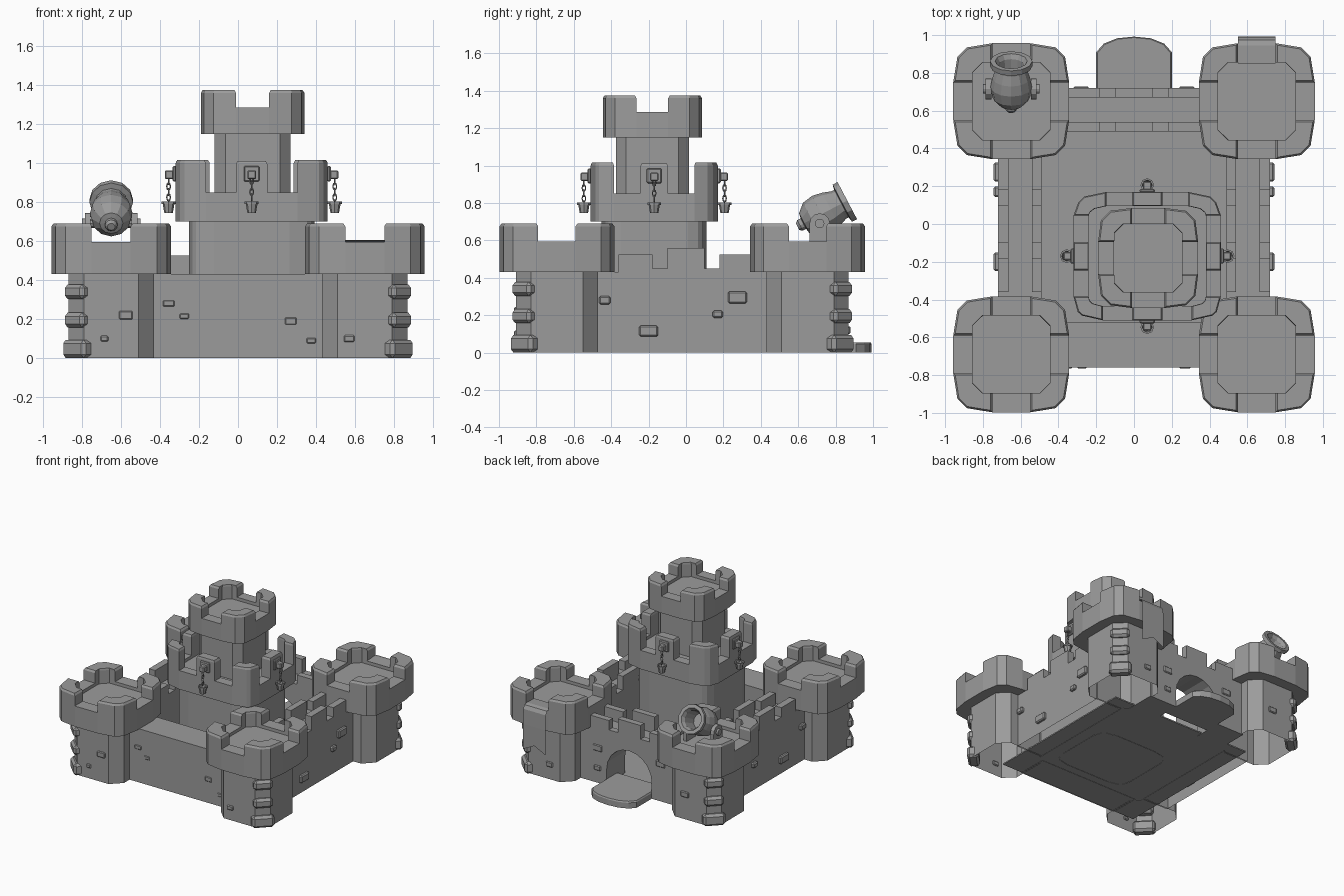
import bpy, bmesh, math
from mathutils import Matrix

if "Cube" in bpy.data.objects:
    bpy.data.objects.remove(bpy.data.objects["Cube"])

STONE = bpy.data.materials.new("dark_stone")
STONE.diffuse_color = (.33, .33, .33, 1)
STONE.use_nodes = True
STONE.node_tree.nodes["Principled BSDF"].inputs["Base Color"].default_value = STONE.diffuse_color

def finish(bm, name, mat=None):
    bmesh.ops.recalc_face_normals(bm, faces=bm.faces[:])
    me = bpy.data.meshes.new(name)
    bm.to_mesh(me)
    bm.free()
    me.materials.append(STONE)
    ob = bpy.data.objects.new(name, me)
    bpy.context.collection.objects.link(ob)
    if mat:
        ob.matrix_world = mat
    return ob

def loft(name, rings, mat=None, bottom=True, warp=None):
    """Skin rings of equal point count, each ring = (2D points, z), with end caps."""
    bm = bmesh.new()
    vs = [[bm.verts.new((x, y, z)) for x, y in pts] for pts, z in rings]
    n = len(vs[0])
    for a, b in zip(vs, vs[1:]):
        for i in range(n):
            bm.faces.new((a[i], a[(i + 1) % n], b[(i + 1) % n], b[i]))
    if bottom:
        bm.faces.new(vs[0])
    bm.faces.new(vs[-1])
    if warp:
        bm.transform(warp)
    return finish(bm, name, mat)

def box(name, c, s, bevel=0, mat=None):
    bm = bmesh.new()
    bmesh.ops.create_cube(bm, size=1, matrix=Matrix.Translation(c) @ Matrix.Diagonal((*s, 1)))
    if bevel:
        bmesh.ops.bevel(bm, geom=bm.edges[:], offset=bevel, segments=1, affect='EDGES')
    return finish(bm, name, mat)

def open_box(name, x0, x1, y0, y1, z0, z1):
    p = [(x0, y0), (x1, y0), (x1, y1), (x0, y1)]
    return loft(name, [(p, z0), (p, z1)], bottom=False)

def lathe(name, prof, n, mat):
    return loft(name, [([(r * math.cos(2 * math.pi * i / n), r * math.sin(2 * math.pi * i / n))
                         for i in range(n)], z) for r, z in prof], mat)

def outline(back, front, cx, cy, k=1):
    pts = [(x, y) for x, y in back] + [(x, -y) for x, y in front[::-1]]
    pts += [(-x, -y) for x, y in front] + [(-x, y) for x, y in back[::-1]]
    return [(cx + x * k, cy + y * k) for x, y in pts]

def merlon(name, pts, z0, z1):
    mx = sum(p[0] for p in pts) / len(pts)
    my = sum(p[1] for p in pts) / len(pts)
    top = [(mx + (x - mx) * .9, my + (y - my) * .9) for x, y in pts]
    loft(name, [(pts, z0), (pts, z1 - .015), (top, z1)])

def battlement(name, cx, cy, back, front, z0, zc, zt):
    """back/front = (outer quadrant, inner quadrant)"""
    out = outline(back[0], front[0], cx, cy)
    inn = outline(back[1], front[1], cx, cy)
    loft(name + "_parapet", [(out, z0), (out, zc), (inn, zc), (inn, zc - .025)])
    for sx in (-1, 1):
        for sy, (o, i) in ((1, back), (-1, front)):
            pts = [(cx + sx * x, cy + sy * y) for x, y in o + i[::-1]]
            merlon(name + "_merlon", pts, zc - .02, zt)

# Corner towers with blocks wrapped round the outer corners
OUT = [(.1, .307), (.235, .285), (.285, .235), (.307, .1)]
INN = [(.1, .205), (.15, .205), (.205, .15), (.205, .1)]
BODY = [(.14, .22), (.22, .14)]
for sx in (-1, 1):
    for cy in (-.69, .65):
        sy = 1 if cy > 0 else -1
        cx = .65 * sx
        b = outline(BODY, BODY, cx, cy)
        loft("tower_body", [(b, 0), (b, .44)], bottom=False)
        battlement("tower", cx, cy, (OUT, INN), (OUT, INN), .43, .595, .69)
        turn = Matrix.Rotation(-sx * sy * math.pi / 4, 4, 'Z')
        for z, h, w in ((.047, .094, .165), (.195, .075, .14), (.34, .075, .14)):
            at = Matrix.Translation((cx + sx * .17, cy + sy * .17, z)) @ turn
            box("corner_stone", (0, 0, 0), (w, .085, h), .018, at)

# Keep: broad lower stage with crenels, then a slim upper tower
kx, ky = .07, -.17
kb = [(.215, .34), (.335, .315), (.365, .285), (.39, .215)]
kf = [(.235, .34), (.345, .315), (.368, .295), (.39, .215)]
kbi = [(.215, .265), (.28, .25), (.305, .23), (.31, .215)]
kfi = [(.235, .265), (.29, .25), (.305, .235), (.31, .215)]
body = outline(kb, kf, kx, ky, .825)
loft("keep_body", [(body, 0), (body, .71)], bottom=False)
battlement("keep", kx, ky, (kb, kbi), (kf, kfi), .70, .85, 1.015)
for s in (-1, 1):
    x0, x1, y0, y1 = kx - .08, kx + .08, ky + s * .265, ky + s * .34
    merlon("keep_middle_merlon", [(x0, y0), (x1, y0), (x1, y1), (x0, y1)], .83, 1.01)
    x0, x1, y0, y1 = kx + s * .31, kx + s * .39, ky - .075, ky + .075
    merlon("keep_middle_merlon", [(x0, y0), (x1, y0), (x1, y1), (x0, y1)], .83, 1.01)
ub = [(.14, .195), (.195, .14)]
u = outline(ub, ub, .075, -.18)
loft("upper_tower_body", [(u, .8), (u, 1.16)])
UO = [(.085, .265), (.2, .25), (.25, .2), (.265, .085)]
UI = [(.085, .18), (.13, .18), (.18, .13), (.18, .085)]
battlement("upper_tower", .075, -.18, (UO, UI), (UO, UI), 1.15, 1.285, 1.375)

# Hanging buckets on the four middle merlons
for ang, d in ((0, .34), (90, .39), (180, .34), (270, .39)):
    m = Matrix.Translation((kx, ky, 0)) @ Matrix.Rotation(math.radians(ang), 4, 'Z') @ Matrix.Translation((0, -d, 0))
    box("bucket_plate", (0, -.006, .945), (.08, .02, .08), .006, m)
    box("bucket_arm", (0, -.032, .94), (.045, .045, .045), .006, m)
    lathe("bucket", [(.022, .745), (.03, .79), (.036, .79), (.036, .802), (.027, .802), (.02, .765)], 8,
          m @ Matrix.Translation((0, -.036, 0)))
    for i in range(4):
        lm = m @ Matrix.Translation((0, -.036, .908 - i * .028)) @ Matrix.Rotation(math.pi / 2 * (i % 2), 4, 'Z')
        bpy.ops.mesh.primitive_torus_add(major_radius=.012, minor_radius=.004, major_segments=8, minor_segments=4)
        link = bpy.context.object
        link.name = "chain_link"
        link.data.materials.append(STONE)
        link.matrix_world = lm @ Matrix.Rotation(math.pi / 2, 4, 'X') @ Matrix.Diagonal((.8, 1.4, 1, 1))

# Curtain walls with stepped parapets, courtyard floor, arched gate
TOY = Matrix(((1, 0, 0, 0), (0, 0, 1, 0), (0, 1, 0, 0), (0, 0, 0, 1)))   # profile x,z drawn along y
TOX = Matrix(((0, 0, 1, 0), (1, 0, 0, 0), (0, 1, 0, 0), (0, 0, 0, 1)))   # profile y,z drawn along x

box("courtyard_floor", (0, -.11, .007), (1.25, 1.29, .01))
open_box("front_wall", -.445, .445, -.76, -.52, 0, .43)
half = [(.1, .56), (.1, .45), (.18, .45), (.18, .525), (.36, .525), (.36, .42)]
steps = half + [(-x, z) for x, z in half[::-1]]
for s in (-1, 1):
    open_box("side_wall", s * .49, s * .72, -.48, .44, 0, .43)
    for a, b in ((.665, .72), (.49, .54)):
        loft("side_parapet", [(steps, s * a), (steps, s * b)], warp=TOX)
for a, b in ((.67, .72), (.49, .54)):
    loft("back_parapet", [(steps, a), (steps, b)], warp=TOY)
arch = [(.2 * math.cos(math.pi * i / 10), .13 + .2 * math.sin(math.pi * i / 10)) for i in range(11)]
gate = [(-.445, 0), (-.445, .43), (.445, .43), (.445, 0), (.2, 0)] + arch + [(-.2, 0)]
loft("gate_wall", [(gate, .49), (gate, .72)], warp=TOY)

# Drawbridge with rounded end
db = [(.2, .6), (.2, .91), (.16, .955), (.09, .983), (0, .992)]
db += [(-x, y) for x, y in db[-2::-1]]
loft("drawbridge", [(db, 0), (db, .045), ([(x * .97, y - .005) for x, y in db], .055)])

# Swallow-tailed banner (thin sheet) draped over the back right tower
prof = [(.85, .6), (.945, .605), (.975, .598), (.99, .57), (.993, .45), (.993, .3)]
bm = bmesh.new()
rows = [[bm.verts.new((x, y, z - (.05 if i == 5 and x != .65 else 0))) for x in (.55, .65, .75)]
        for i, (y, z) in enumerate(prof)]
for a, b in zip(rows, rows[1:]):
    for i in (0, 1):
        bm.faces.new((a[i], a[i + 1], b[i + 1], b[i]))
banner = finish(bm, "banner")

# Cannon on the back left tower
cm = Matrix.Translation((-.65, .61, .68)) @ Matrix.Rotation(-1.087, 4, 'X')
lathe("cannon_barrel", [(.02, -.015), (.032, 0), (.032, .02), (.06, .025), (.1, .07), (.11, .13), (.1, .185),
                        (.083, .235), (.083, .25), (.112, .255), (.112, .285), (.085, .285), (.07, .26), (.06, .15)],
      12, cm)
for s in (-1, 1):
    x = -.65 + s * .12
    wm = Matrix.Translation((x, .715, .69)) @ Matrix.Rotation(s * math.pi / 2, 4, 'Y')
    lathe("cannon_wheel", [(.055, -.015), (.055, .015), (.025, .015), (.025, .03)], 12, wm)
    box("cannon_bracket", (x, .715, .625), (.03, .11, .12))
lathe("cannon_axle", [(.022, -.13), (.022, .13)], 8,
      Matrix.Translation((-.65, .715, .69)) @ Matrix.Rotation(math.pi / 2, 4, 'Y'))

# Raised stones on walls and towers: (position along wall, z, width, height, wall face)
for x, z, w, h, y in ((-.575, .22, .07, .045, -.91), (-.685, .1, .04, .03, -.91), (.57, .1, .055, .035, -.91),
                      (-.355, .28, .06, .035, -.755), (-.275, .215, .05, .03, -.755), (.27, .19, .06, .04, -.755),
                      (.375, .09, .05, .03, -.755), (-.28, .3, .08, .05, .718), (.28, .28, .08, .05, .718),
                      (.28, .12, .06, .04, .718), (-.6, .2, .07, .045, .87), (.6, .12, .06, .04, .87)):
    box("wall_stone", (x, y, z), (w, .02, h), .006)
for s in (-1, 1):
    for y, z, w, h in ((-.435, .28, .06, .045), (-.2, .115, .1, .06), (.17, .205, .055, .04), (.275, .295, .1, .065)):
        box("wall_stone", (s * .725, y, z), (.035, w, h), .008)
